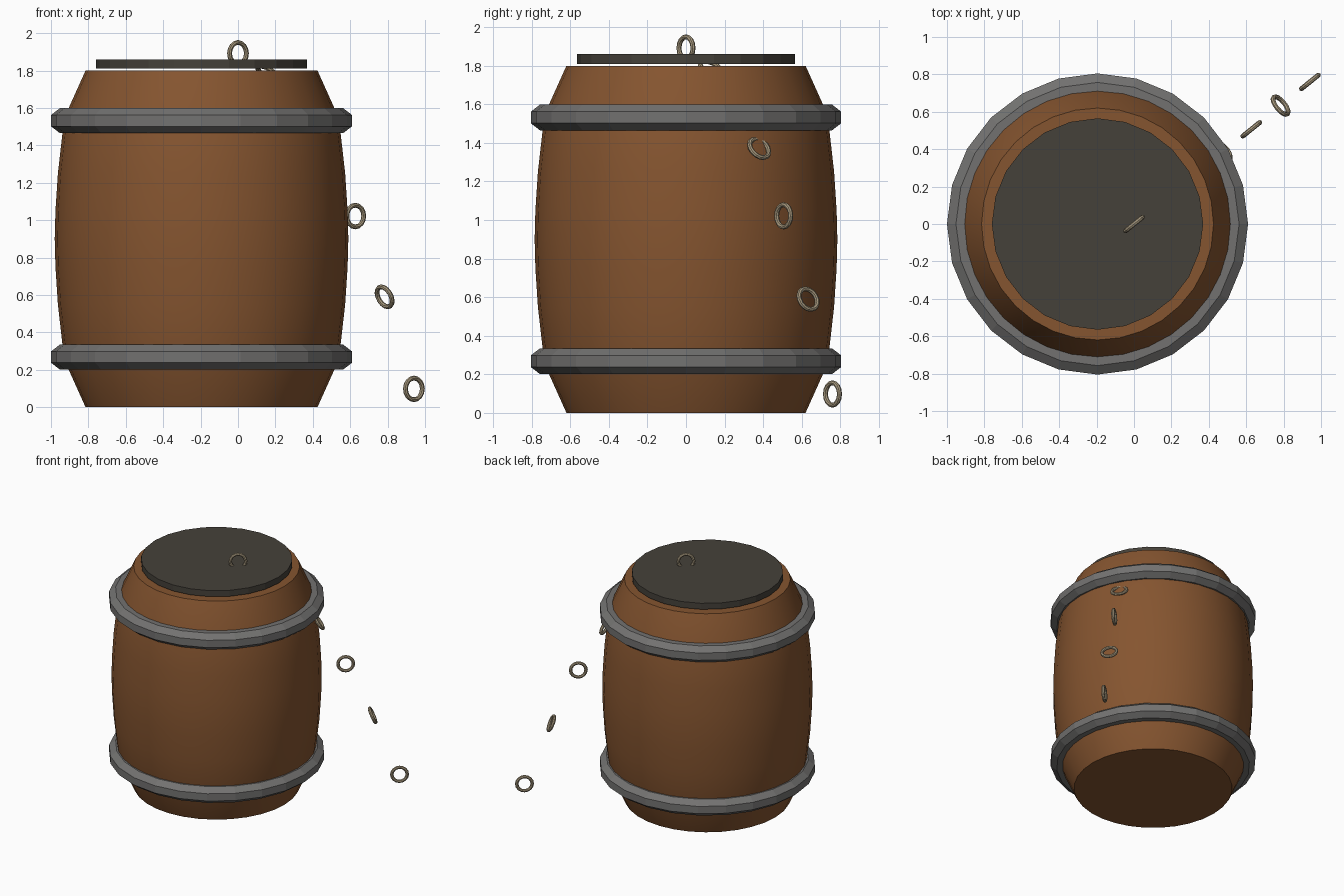
import bpy
import bmesh
import math
from mathutils import Vector

if "Cube" in bpy.data.objects:
    bpy.data.objects.remove(bpy.data.objects["Cube"], do_unlink=True)

AXIS_X = -0.195  # the barrel stands off-centre to leave room for the chain


def material(name, rgb):
    mat = bpy.data.materials.new(name)
    mat.use_nodes = True
    mat.diffuse_color = (*rgb, 1)
    mat.node_tree.nodes["Principled BSDF"].inputs["Base Color"].default_value = (*rgb, 1)
    return mat


wood = material("brown wood", (0.235, 0.09, 0.029))
iron = material("grey iron", (0.17, 0.167, 0.163))
dark = material("dark lid", (0.06, 0.053, 0.042))
brass = material("dull brass", (0.39, 0.32, 0.21))


def lathe(name, profile, sides, mat, closed=False):
    """Turn a (radius, height) profile about the barrel axis."""
    bm = bmesh.new()
    rings = []
    for r, z in profile:
        angles = [math.tau * i / sides for i in range(sides)]
        rings.append([bm.verts.new((r * math.cos(a), r * math.sin(a), z)) for a in angles])
    pairs = list(zip(rings, rings[1:]))
    if closed:
        pairs.append((rings[-1], rings[0]))
    else:
        bm.faces.new(rings[0])
        bm.faces.new(rings[-1])
    for low, high in pairs:
        for i in range(sides):
            j = (i + 1) % sides
            bm.faces.new((low[i], low[j], high[j], high[i]))
    bmesh.ops.recalc_face_normals(bm, faces=bm.faces)
    mesh = bpy.data.meshes.new(name)
    bm.to_mesh(mesh)
    bm.free()
    mesh.materials.append(mat)
    obj = bpy.data.objects.new(name, mesh)
    obj.location.x = AXIS_X
    bpy.context.collection.objects.link(obj)
    return obj


def smooth(obj):
    bpy.ops.object.select_all(action="DESELECT")
    obj.select_set(True)
    bpy.context.view_layer.objects.active = obj
    bpy.ops.object.shade_smooth_by_angle(angle=math.radians(30))


# Bulging barrel, the same above and below its middle
half = [(0.62, 0), (0.71, 0.2), (0.743, 0.33), (0.768, 0.55), (0.781, 0.75)]
body = half + [(0.785, 0.9)] + [(r, 1.8 - z) for r, z in reversed(half)]
smooth(lathe("barrel_body", body, 32, wood))

# Bevelled hoops
hoop = [(0.69, -0.067), (0.757, -0.067), (0.805, -0.03),
        (0.805, 0.03), (0.757, 0.067), (0.69, 0.067)]
for name, height in (("lower_hoop", 0.268), ("upper_hoop", 1.532)):
    lathe(name, [(r, z + height) for r, z in hoop], 24, iron, closed=True)

# Lid floating just above the rim
lathe("lid", [(0.565, 1.81), (0.565, 1.86)], 24, dark)

# Chain falling outwards from the lid, every second link turned flat
along = Vector((0.78, 0.63, 0)).normalized()
across = Vector((-along.y, along.x, 0))
heights = [1.892, 1.79, 1.61, 1.372, 1.022, 0.59, 0.098]
for i, z in enumerate(heights):
    normal = across
    if i % 2:
        drop = math.atan2(heights[i - 1] - heights[i + 1], 0.4)
        normal = along * math.sin(drop) + Vector((0, 0, math.cos(drop)))
    bpy.ops.mesh.primitive_torus_add(
        major_segments=16, minor_segments=8, major_radius=0.058, minor_radius=0.013,
        location=along * 0.2015 * i + Vector((0, 0, z)),
        rotation=normal.to_track_quat("Z", "Y").to_euler())
    link = bpy.context.object
    link.name = f"chain_link_{i + 1}"
    link.data.materials.append(brass)
